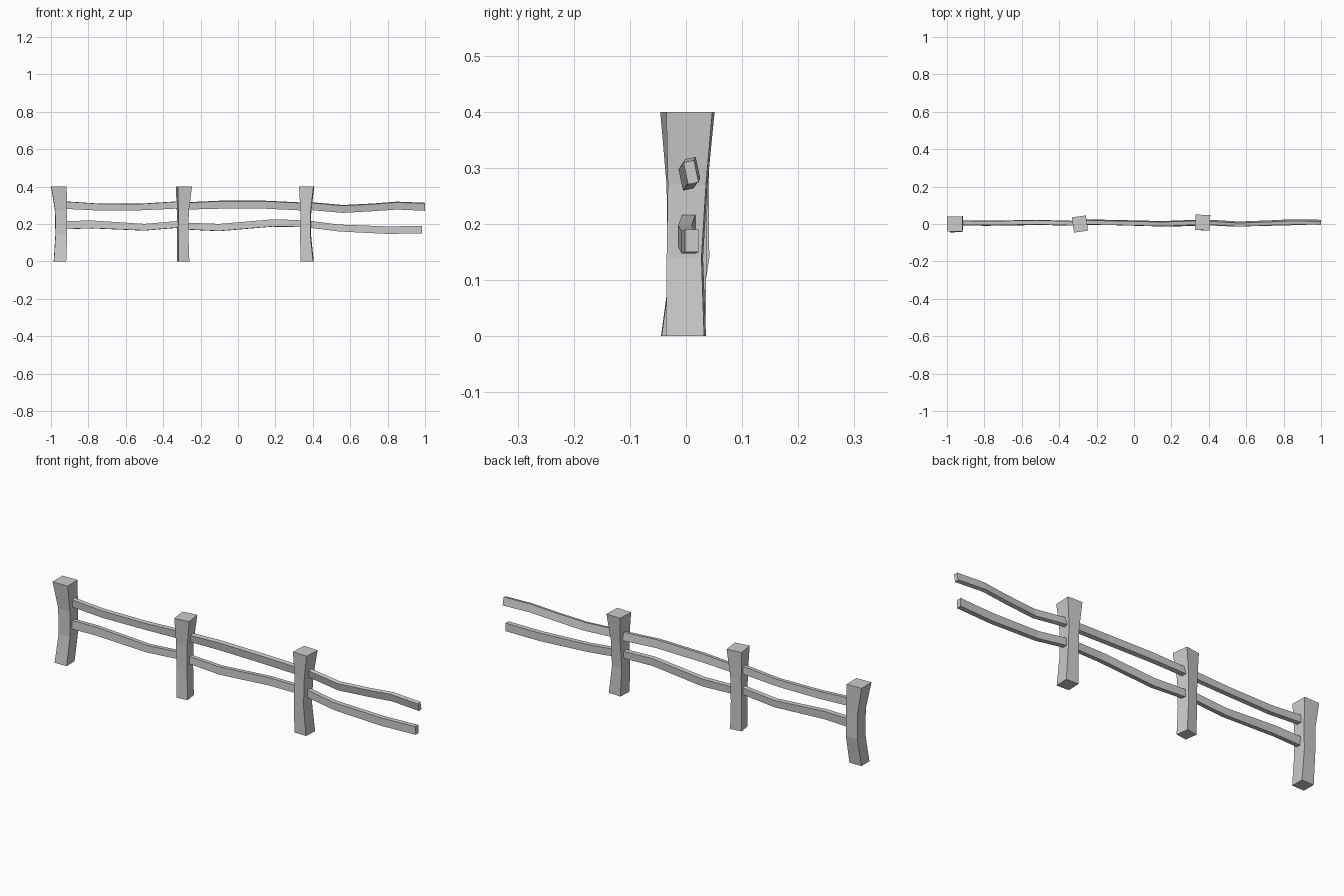
import bpy, math
from mathutils import Matrix, Vector


def loft(name, rings):
    """Skin a list of four-cornered rings and cap both ends."""
    verts = [v for ring in rings for v in ring]
    n = len(rings)
    faces = [(3, 2, 1, 0), tuple(4 * (n - 1) + i for i in range(4))]
    for r in range(n - 1):
        for i in range(4):
            j = (i + 1) % 4
            faces.append((4 * r + i, 4 * r + j, 4 * r + 4 + j, 4 * r + 4 + i))
    mesh = bpy.data.meshes.new(name)
    mesh.from_pydata(verts, [], faces)
    mesh.update()
    obj = bpy.data.objects.new(name, mesh)
    bpy.context.collection.objects.link(obj)


CORNERS = [(-1, -1), (1, -1), (1, 1), (-1, 1)]


def post(name, turn, levels):
    # levels: z, centre x, centre y, half width, half depth
    rot = Matrix.Rotation(math.radians(turn), 3, 'Z')
    loft(name, [[Vector((cx, cy, z)) + rot @ Vector((a * hx, b * hy, 0))
                 for a, b in CORNERS] for z, cx, cy, hx, hy in levels])


def rail(name, tilt, width, stations):
    # stations: x, centre y, bottom z, top z
    rot = Matrix.Rotation(math.radians(tilt), 3, 'X')
    loft(name, [[Vector((x, cy, (lo + hi) / 2))
                 + rot @ Vector((0, a * width / 2, b * (hi - lo) / 2))
                 for a, b in CORNERS] for x, cy, lo, hi in stations])


# Flared, slightly bent posts
post("left_post", 1, [(0, -.952, -.012, .033, .032), (.14, -.945, .008, .031, .033),
                      (.27, -.946, .007, .032, .033), (.4, -.958, 0, .041, .04)])
post("middle_post", 8, [(0, -.293, 0, .029, .031), (.14, -.296, .002, .027, .031),
                        (.27, -.295, .002, .028, .033), (.4, -.289, 0, .038, .041)])
post("right_post", -3, [(0, .370, 0, .033, .034), (.14, .361, -.002, .028, .031),
                        (.27, .363, .003, .027, .034), (.4, .367, .008, .039, .041)])

# Upper rails, one per bay
rail("upper_rail_left", 4, .022,
     [(-.95, .008, .283, .322), (-.75, .006, .273, .309),
      (-.52, .01, .274, .308), (-.3, .004, .284, .322)])
rail("upper_rail_middle", 8, .022,
     [(-.3, .012, .278, .314), (-.1, .008, .283, .323),
      (.15, .002, .283, .323), (.36, .01, .273, .313)])
rail("upper_rail_right", 12, .019,
     [(.36, .012, .279, .318), (.56, .0, .261, .300),
      (.72, .006, .270, .308), (.85, .012, .279, .318), (1.0, .009, .272, .312)])

# Lower rails, one per bay
rail("lower_rail_left", -3, .023,
     [(-.95, .004, .172, .215), (-.78, .003, .177, .218),
      (-.5, .007, .165, .2), (-.3, .003, .182, .217)])
rail("lower_rail_middle", -3, .023,
     [(-.3, .009, .172, .207), (-.1, .006, .162, .2),
      (.18, -.002, .186, .224), (.36, .004, .184, .22)])
rail("lower_rail_right", 0, .024,
     [(.36, .006, .183, .22), (.54, -.002, .16, .197),
      (.8, .004, .147, .187), (.985, .01, .15, .19)])
